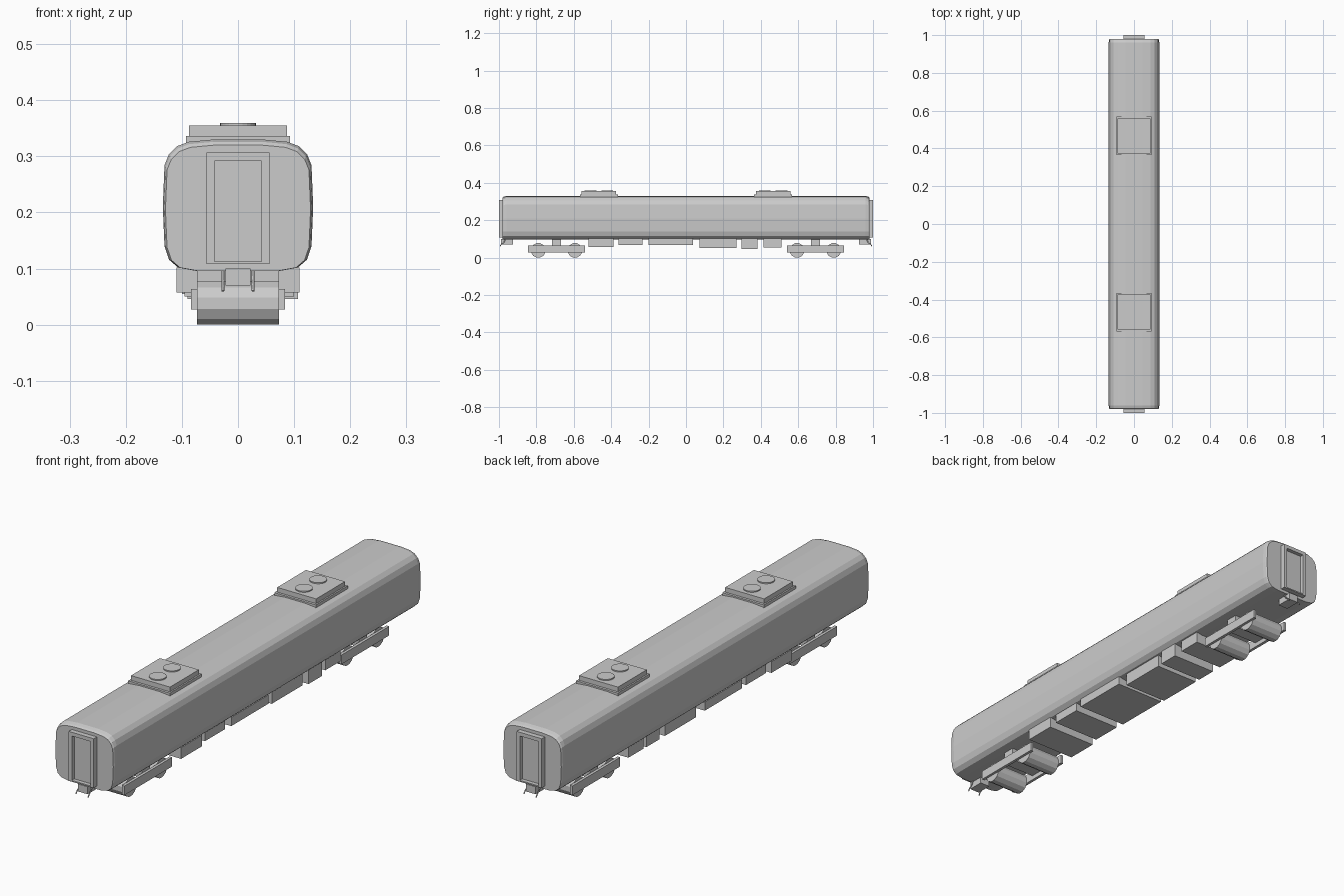
import bpy, bmesh, math
from mathutils import Matrix

if "Cube" in bpy.data.objects:
    bpy.data.objects.remove(bpy.data.objects["Cube"])


def finish(name, bm):
    bmesh.ops.recalc_face_normals(bm, faces=bm.faces)
    me = bpy.data.meshes.new(name)
    bm.to_mesh(me)
    bm.free()
    ob = bpy.data.objects.new(name, me)
    bpy.context.collection.objects.link(ob)
    return ob


def box(name, x0, x1, y0, y1, z0, z1):
    bm = bmesh.new()
    m = Matrix.Translation(((x0 + x1) / 2, (y0 + y1) / 2, (z0 + z1) / 2))
    m = m @ Matrix.Diagonal((x1 - x0, y1 - y0, z1 - z0, 1))
    bmesh.ops.create_cube(bm, size=1, matrix=m)
    return finish(name, bm)


def cylinder(name, loc, r, depth, sides, rot):
    bm = bmesh.new()
    bmesh.ops.create_cone(bm, cap_ends=True, segments=sides, radius1=r, radius2=r,
                          depth=depth, matrix=Matrix.Translation(loc) @ rot)
    return finish(name, bm)


# Carriage shell: one cross-section lofted along y, tapered slightly at each end
half = [(0.075, 0.096), (0.107, 0.102), (0.123, 0.116), (0.131, 0.14), (0.134, 0.21),
        (0.131, 0.284), (0.123, 0.304), (0.109, 0.318), (0.088, 0.326), (0.045, 0.330)]
section = half + [(-x, z) for x, z in reversed(half)]
bm = bmesh.new()
rings = []
for y, sx, sz in [(-0.98, 0.965, 0.957), (-0.974, 0.985, 0.982), (-0.96, 1, 1),
                  (0.96, 1, 1), (0.974, 0.985, 0.982), (0.98, 0.965, 0.957)]:
    rings.append([bm.verts.new((x * sx, y, 0.096 + (z - 0.096) * sz)) for x, z in section])
n = len(section)
for a, b in zip(rings, rings[1:]):
    for i in range(n):
        bm.faces.new((a[i], a[(i + 1) % n], b[(i + 1) % n], b[i]))
bm.faces.new(rings[0])
bm.faces.new(rings[-1])
finish("carriage_body", bm)

turn_x = Matrix.Rotation(math.pi / 2, 4, 'Y')
for s, end in ((-1, "front"), (1, "rear")):
    # Gangway surround with a recessed door panel
    bm = bmesh.new()
    ys = (0.97 * s, 1.0 * s, 0.984 * s)
    outer = [(-0.056, 0.108), (0.056, 0.108), (0.056, 0.307), (-0.056, 0.307)]
    inner = [(-0.042, 0.113), (0.042, 0.113), (0.042, 0.292), (-0.042, 0.292)]
    loops = [[bm.verts.new((x, y, z)) for x, z in pts]
             for pts, y in ((outer, ys[0]), (outer, ys[1]), (inner, ys[1]), (inner, ys[2]))]
    for a, b in zip(loops, loops[1:]):
        for i in range(4):
            bm.faces.new((a[i], a[(i + 1) % 4], b[(i + 1) % 4], b[i]))
    bm.faces.new(loops[0])
    bm.faces.new(loops[-1])
    finish(end + "_gangway", bm)

    # Coupler head and hanging hoses
    y0, y1 = sorted((0.925 * s, 0.99 * s))
    box(end + "_coupler", -0.022, 0.022, y0, y1, 0.07, 0.1)
    for x in (-0.027, 0.027):
        cu = bpy.data.curves.new(end + "_hose", 'CURVE')
        cu.dimensions = '3D'
        cu.bevel_depth = 0.0025
        cu.bevel_resolution = 1
        cu.use_fill_caps = True
        sp = cu.splines.new('POLY')
        pts = [(0.965, 0.1), (0.975, 0.08), (0.988, 0.07), (0.995, 0.06)]
        sp.points.add(len(pts) - 1)
        for p, (y, z) in zip(sp.points, pts):
            p.co = (x, y * s, z, 1)
        bpy.context.collection.objects.link(bpy.data.objects.new(end + "_hose", cu))

    # Roof unit with two fan covers
    c = 0.466 * s
    box(end + "_roof_unit_base", -0.093, 0.093, c - 0.102, c + 0.102, 0.315, 0.336)
    box(end + "_roof_unit", -0.087, 0.087, c - 0.092, c + 0.092, 0.33, 0.355)
    for d in (-0.045, 0.045):
        cylinder(end + "_roof_fan", (0, c + d, 0.355), 0.032, 0.009, 24, Matrix())

    # Bogie: side frames, bolster and wheel rollers
    c = 0.692 * s
    for x in (-1, 1):
        x0, x1 = sorted((0.072 * x, 0.084 * x))
        box(end + "_bogie_side_frame", x0, x1, c - 0.152, c + 0.152, 0.027, 0.064)
    box(end + "_bogie_bolster", -0.073, 0.073, c - 0.025, c + 0.025, 0.045, 0.1)
    for d in (-0.098, 0.098):
        cylinder(end + "_wheelset", (0, c + d, 0.0385), 0.0398, 0.147, 12,
                 turn_x @ Matrix.Rotation(math.pi / 12, 4, 'Z'))

# Underfloor equipment boxes: x0, x1, y0, y1, bottom
for x0, x1, y0, y1, z0 in [(-0.11, 0.11, -0.52, -0.388, 0.057),
                           (-0.105, 0.105, -0.36, -0.233, 0.066),
                           (-0.11, 0.11, -0.20, 0.037, 0.067),
                           (-0.095, 0.1, 0.073, 0.27, 0.05),
                           (-0.09, 0.107, 0.297, 0.382, 0.046),
                           (-0.1, 0.1, 0.414, 0.51, 0.055)]:
    box("equipment_box", x0, x1, y0, y1, z0, 0.102)
